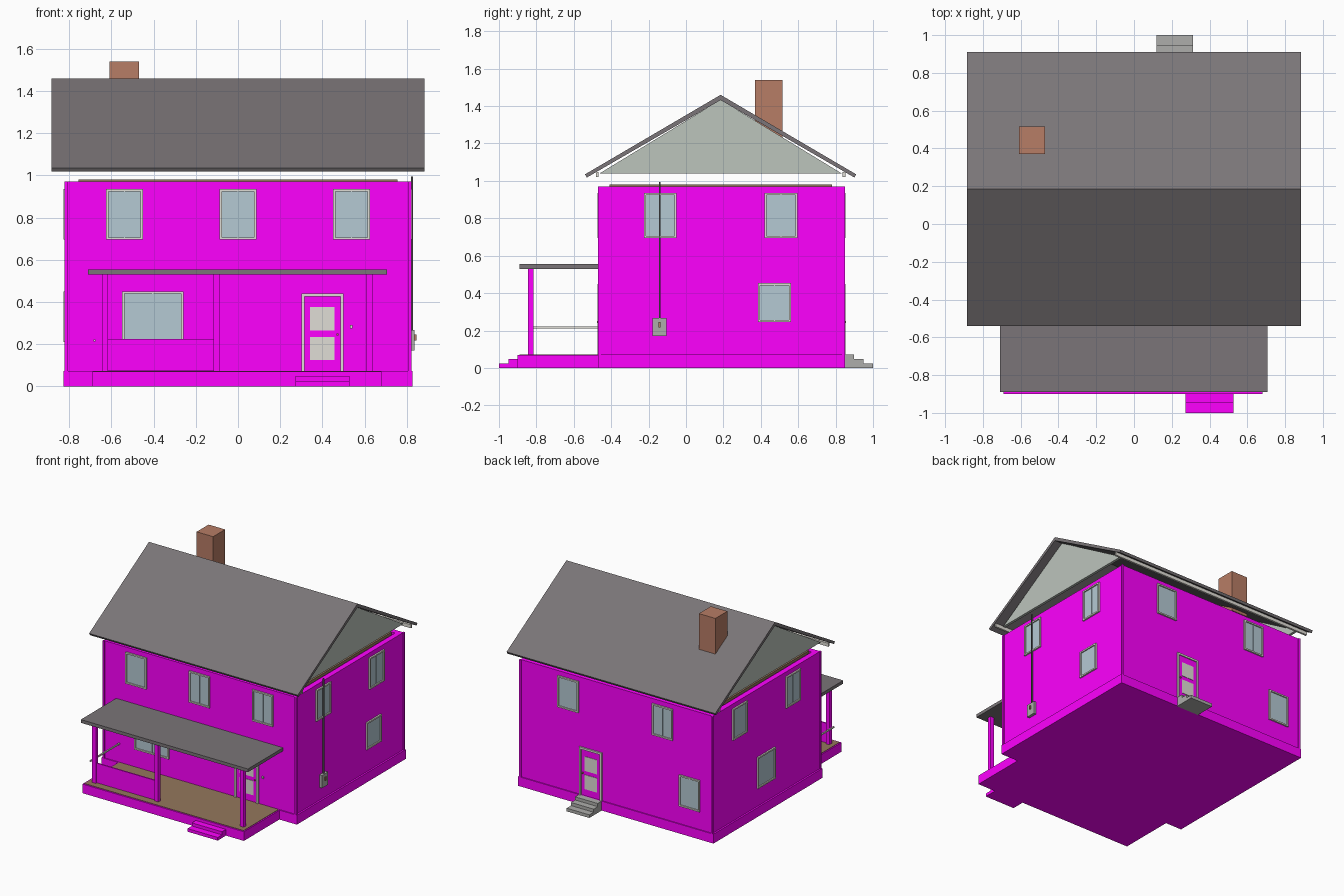
import bpy, bmesh
from mathutils import Vector

if "Cube" in bpy.data.objects:
    bpy.data.objects.remove(bpy.data.objects["Cube"])


def mat(name, rgb):
    m = bpy.data.materials.new(name)
    lin = [((c + 0.055) / 1.055) ** 2.4 if c > 0.04 else c / 12.92 for c in rgb]
    m.diffuse_color = (*lin, 1)
    m.use_nodes = True
    m.node_tree.nodes["Principled BSDF"].inputs["Base Color"].default_value = m.diffuse_color
    return m


WALL = mat("magenta_siding", (1.0, 0.0, 1.0))
ROOF = mat("shingle", (0.48, 0.46, 0.47))
TRIM = mat("trim", (0.88, 0.87, 0.84))
GLASS = mat("glass", (0.71, 0.79, 0.83))
BRICK = mat("brick", (0.72, 0.49, 0.40))
WOOD = mat("deck_wood", (0.58, 0.47, 0.36))
GABLE = mat("gable_siding", (0.74, 0.77, 0.74))
STONE = mat("stone", (0.68, 0.68, 0.67))
DARK = mat("dark_metal", (0.32, 0.32, 0.32))


def finish(name, bm, material):
    bmesh.ops.recalc_face_normals(bm, faces=bm.faces)
    me = bpy.data.meshes.new(name)
    bm.to_mesh(me)
    bm.free()
    me.materials.append(material)
    ob = bpy.data.objects.new(name, me)
    bpy.context.scene.collection.objects.link(ob)
    return ob


def box_bm(x0, x1, y0, y1, z0, z1):
    bm = bmesh.new()
    bmesh.ops.create_cube(bm, size=1)
    bmesh.ops.scale(bm, verts=bm.verts, vec=(x1 - x0, y1 - y0, z1 - z0))
    bmesh.ops.translate(bm, verts=bm.verts, vec=((x0 + x1) / 2, (y0 + y1) / 2, (z0 + z1) / 2))
    return bm


def box(name, x0, x1, y0, y1, z0, z1, material):
    return finish(name, box_bm(x0, x1, y0, y1, z0, z1), material)


def prism(name, yz, x0, x1, material):
    """Extrude a y-z profile along x."""
    bm = bmesh.new()
    f = bm.faces.new([bm.verts.new((x0, y, z)) for y, z in yz])
    r = bmesh.ops.extrude_face_region(bm, geom=[f])
    bmesh.ops.translate(bm, vec=(x1 - x0, 0, 0),
                        verts=[v for v in r["geom"] if isinstance(v, bmesh.types.BMVert)])
    return finish(name, bm, material)


# Wall planes
X, Y0, Y1 = 0.815, -0.462, 0.842


def on_wall(name, side, u0, u1, z0, z1, d0, d1, material):
    """Box lying on a wall: u runs along it, d is distance outward."""
    if side == "front":
        return box(name, u0, u1, Y0 - d1, Y0 - d0, z0, z1, material)
    if side == "back":
        return box(name, u0, u1, Y1 + d0, Y1 + d1, z0, z1, material)
    if side == "right":
        return box(name, X + d0, X + d1, u0, u1, z0, z1, material)
    return box(name, -X - d1, -X - d0, u0, u1, z0, z1, material)


def frame(name, side, u0, u1, z0, z1, w=0.011, sill=True):
    b = z0 + w if sill else z0
    on_wall(name + "_jamb_a", side, u0, u0 + w, b, z1 - w, -0.005, 0.012, TRIM)
    on_wall(name + "_jamb_b", side, u1 - w, u1, b, z1 - w, -0.005, 0.012, TRIM)
    on_wall(name + "_head", side, u0, u1, z1 - w, z1, -0.005, 0.012, TRIM)
    if sill:
        on_wall(name + "_sill", side, u0, u1, z0, z0 + w, -0.005, 0.012, TRIM)


def window(name, side, u0, u1, z0, z1):
    frame(name + "_frame", side, u0, u1, z0, z1)
    on_wall(name + "_glass", side, u0 + 0.01, u1 - 0.01, z0 + 0.01, z1 - 0.01, -0.005, 0.003, GLASS)
    m = (u0 + u1) / 2
    on_wall(name + "_mullion", side, m - 0.003, m + 0.003, z0 + 0.01, z1 - 0.01, -0.004, 0.005, GLASS)


def door(name, side, u0, u1):
    frame(name + "_frame", side, u0, u1, 0.072, 0.44, 0.015, sill=False)
    on_wall(name + "_leaf", side, u0 + 0.015, u1 - 0.015, 0.075, 0.425, -0.005, 0.004, WALL)
    for i, z in enumerate((0.125, 0.265)):
        on_wall(f"{name}_panel_{i}", side, u0 + 0.042, u1 - 0.042, z, z + 0.11, 0, 0.007, TRIM)
    on_wall(name + "_knob", side, u1 - 0.032, u1 - 0.024, 0.24, 0.25, 0.004, 0.014, BRICK)


# Foundation and hollow wall shell
box("foundation", -0.828, 0.828, -0.47, 0.85, 0, 0.072, WALL)
bm = box_bm(-X, X, Y0, Y1, 0.07, 0.97)
top = max(bm.faces, key=lambda f: f.calc_center_median().z)
bmesh.ops.inset_region(bm, faces=[top], thickness=0.06)
r = bmesh.ops.extrude_face_region(bm, geom=[top])
bmesh.ops.translate(bm, vec=(0, 0, -0.88),
                    verts=[v for v in r["geom"] if isinstance(v, bmesh.types.BMVert)])
if top.is_valid:
    bmesh.ops.delete(bm, geom=[top], context="FACES_ONLY")
finish("walls", bm, WALL)
box("ceiling", -0.757, 0.757, -0.41, 0.78, 0.958, 0.98, WOOD)

# Corner boards
for sx in (-1, 1):
    for n, ya, yb in (("front", -0.47, -0.455), ("back", 0.835, 0.85)):
        xa, xb = sorted((sx * 0.806, sx * 0.822))
        box(f"corner_board_{n}_{sx}", xa, xb, ya, yb, 0.07, 0.97, WALL)

# Main gable roof, gable ends and gutters
prism("roof", [(-0.54, 1.035), (0.185, 1.46), (0.91, 1.035), (0.90, 1.018), (0.185, 1.432), (-0.53, 1.018)],
      -0.885, 0.885, ROOF)
for n, xa in (("left", -0.82), ("right", 0.80)):
    prism(f"gable_{n}", [(-0.462, 1.04), (0.832, 1.04), (0.185, 1.434)], xa, xa + 0.02, GABLE)
for n, ya in (("front", -0.482), ("back", 0.838)):
    box(f"gutter_{n}", -0.88, 0.88, ya, ya + 0.015, 1.02, 1.047, TRIM)
box("chimney", -0.61, -0.47, 0.37, 0.515, 1.22, 1.54, BRICK)

# Windows
for i, u in enumerate((-0.625, -0.088, 0.45)):
    window(f"front_upper_window_{i}", "front", u, u + 0.175, 0.695, 0.935)
window("front_lower_window", "front", -0.55, -0.258, 0.21, 0.45)
window("right_upper_window_0", "right", -0.225, -0.05, 0.695, 0.935)
window("right_upper_window_1", "right", 0.42, 0.597, 0.695, 0.935)
window("right_lower_window", "right", 0.385, 0.562, 0.245, 0.453)
window("left_upper_window_0", "left", -0.215, -0.04, 0.695, 0.935)
window("left_upper_window_1", "left", 0.43, 0.605, 0.695, 0.935)
window("left_lower_window", "left", 0.09, 0.305, 0.21, 0.45)
window("back_upper_window_0", "back", 0.32, 0.495, 0.695, 0.935)
window("back_upper_window_1", "back", -0.48, -0.305, 0.695, 0.935)
window("back_lower_window", "back", -0.71, -0.535, 0.21, 0.45)

# Doors
door("front_door", "front", 0.30, 0.50)
door("back_door", "back", 0.12, 0.31)
on_wall("doorbell", "front", 0.53, 0.543, 0.275, 0.29, 0, 0.01, TRIM)

# Front porch
box("porch_base", -0.69, 0.68, -0.90, -0.465, 0, 0.07, WALL)
box("porch_deck", -0.68, 0.67, -0.89, -0.465, 0.066, 0.073, WOOD)
box("porch_roof", -0.71, 0.707, -0.89, -0.463, 0.53, 0.555, ROOF)
for i, x in enumerate((-0.63, -0.10, 0.625)):
    box(f"porch_post_{i}", x - 0.015, x + 0.015, -0.845, -0.815, 0.07, 0.532, WALL)
box("porch_front_panel", -0.617, -0.113, -0.835, -0.825, 0.075, 0.225, WALL)
box("porch_side_rail", -0.685, -0.675, -0.82, -0.465, 0.212, 0.222, TRIM)

# Steps
prism("front_steps", [(-1, 0), (-1, 0.024), (-0.948, 0.024), (-0.948, 0.048), (-0.895, 0.048), (-0.895, 0)],
      0.272, 0.528, WALL)
prism("back_steps", [(0.845, 0), (1, 0), (1, 0.024), (0.948, 0.024), (0.948, 0.048), (0.898, 0.048),
                     (0.898, 0.072), (0.845, 0.072)], 0.12, 0.312, STONE)

# Electric meter and conduit
on_wall("meter_box", "right", -0.178, -0.104, 0.17, 0.267, 0, 0.022, STONE)
on_wall("meter_dial", "right", -0.146, -0.136, 0.217, 0.245, 0.022, 0.031, BRICK)
on_wall("conduit", "right", -0.145, -0.137, 0.26, 0.995, 0.004, 0.014, DARK)
